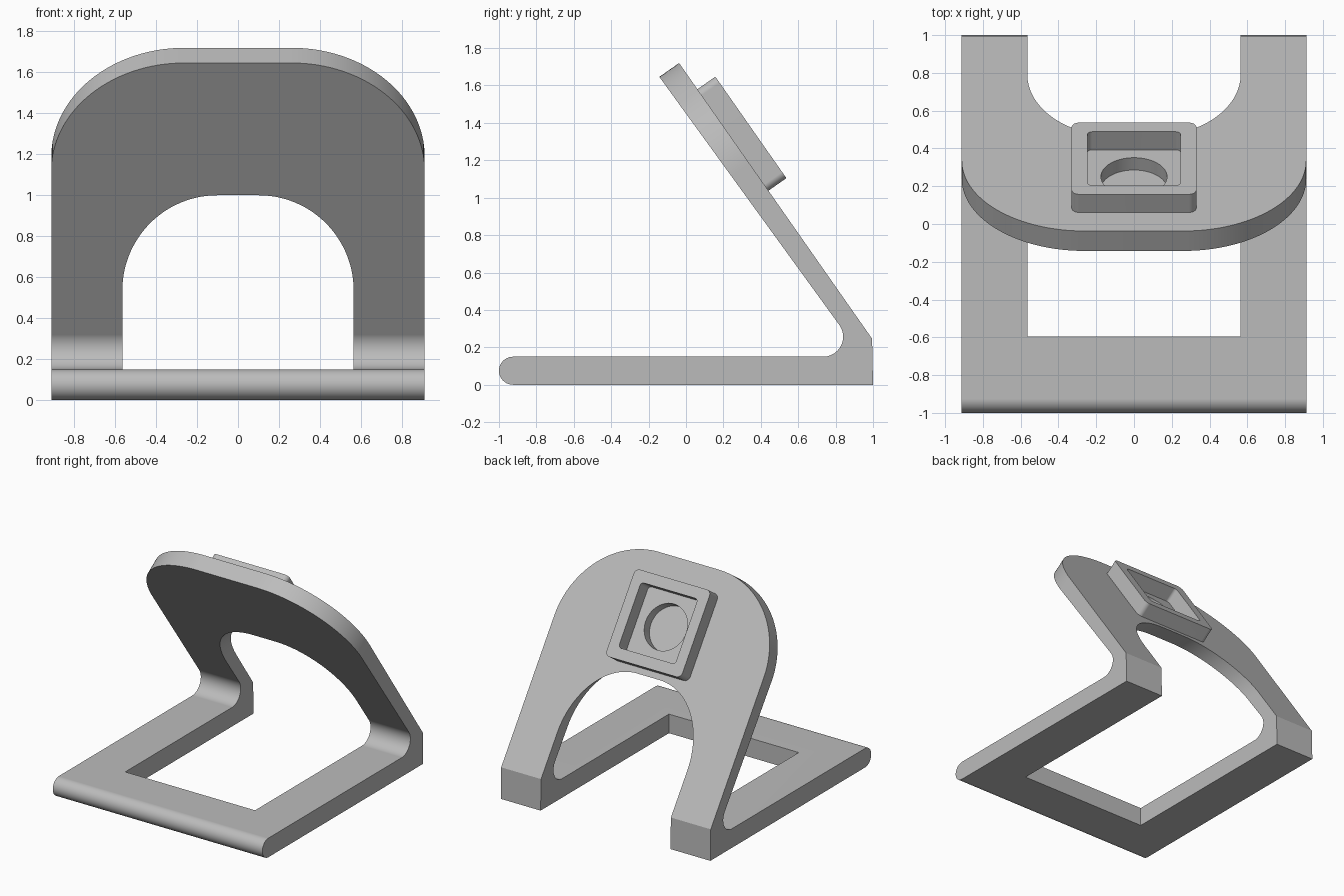
import bpy, bmesh, math
from mathutils import Vector

if "Cube" in bpy.data.objects:
    bpy.data.objects.remove(bpy.data.objects["Cube"])

X, Y, Z = Vector((1, 0, 0)), Vector((0, 1, 0)), Vector((0, 0, 1))
TILT = math.radians(55)
UP = Vector((0, -math.cos(TILT), math.sin(TILT)))     # up along the sloping plate
OUT = Vector((0, math.sin(TILT), math.cos(TILT)))     # out of the plate's back face
TOP = Vector((0, -0.037, 1.72))                       # top edge of the back face

grey = bpy.data.materials.new("light_grey")
grey.diffuse_color = (0.5, 0.5, 0.5, 1)
grey.use_nodes = True
grey.node_tree.nodes["Principled BSDF"].inputs["Base Color"].default_value = grey.diffuse_color


def arc(cx, cy, r, a0, a1, n=20):
    """Points on an arc, angles in degrees."""
    return [(cx + r * math.cos(math.radians(a0 + (a1 - a0) * i / n)),
             cy + r * math.sin(math.radians(a0 + (a1 - a0) * i / n))) for i in range(n + 1)]


def rounded_rect(hx, hy, r, n=6):
    pts = []
    for sx, sy, a in ((1, 1, 0), (-1, 1, 90), (-1, -1, 180), (1, -1, 270)):
        pts += arc(sx * (hx - r), sy * (hy - r), r, a, a + 90, n)
    return pts


def prism(name, pts, origin, u, v, w, w0, w1):
    """Extrude a profile drawn on axes u, v along w from w0 to w1."""
    bm = bmesh.new()
    base = [bm.verts.new(origin + u * a + v * b + w * w0) for a, b in pts]
    face = bm.faces.new(base)
    new = bmesh.ops.extrude_face_region(bm, geom=[face])["geom"]
    bmesh.ops.translate(bm, vec=w * (w1 - w0),
                        verts=[g for g in new if isinstance(g, bmesh.types.BMVert)])
    bmesh.ops.recalc_face_normals(bm, faces=bm.faces)
    mesh = bpy.data.meshes.new(name)
    bm.to_mesh(mesh)
    bm.free()
    mesh.materials.append(grey)
    obj = bpy.data.objects.new(name, mesh)
    bpy.context.collection.objects.link(obj)
    return obj


def combine(target, tool, operation):
    bpy.context.view_layer.objects.active = target
    mod = target.modifiers.new(operation, "BOOLEAN")
    mod.operation, mod.object, mod.solver = operation, tool, "EXACT"
    bpy.ops.object.modifier_apply(modifier=mod.name)
    bpy.data.objects.remove(tool)


zero = Vector((0, 0, 0))

# Side profile of base and sloping plate, run past the top so it can be trimmed
side = [(1, 0), (0.995, 0.246),
        (-0.037 - 0.0574, 1.72 + 0.0819), (-0.144 - 0.0586, 1.648 + 0.081)]
side += arc(0.733, 0.257, 0.107, 35.5, -90)
side += arc(-0.925, 0.075, 0.075, 90, 270)
stand = prism("stand", side, zero, Y, Z, X, -1, 1)

# Outer outline with large rounded upper corners
R, W = 0.65, 0.912
outline = [(-W, -3), (W, -3)] + arc(W - R, -R, R, 0, 90, 32) + arc(R - W, -R, R, 90, 180, 32)
combine(stand, prism("outline", outline, TOP, X, UP, OUT, -3, 1), "INTERSECT")

# Arched opening through the plate and base
arch = [(-0.565, -1), (0.565, -1)] + arc(0.1, 0.535, 0.465, 0, 90, 28)
arch += arc(-0.1, 0.535, 0.465, 90, 180, 28)
combine(stand, prism("arch", arch, zero, X, Z, Y, -0.595, 2), "DIFFERENCE")

# Raised square holder with a square recess and a round pocket
centre = TOP - UP * 0.502
combine(stand, prism("holder", rounded_rect(0.33, 0.331, 0.04), centre, X, UP, OUT,
                     -0.02, 0.117), "UNION")
combine(stand, prism("recess", rounded_rect(0.247, 0.247, 0.025), centre, X, UP, OUT,
                     0, 0.3), "DIFFERENCE")
combine(stand, prism("pocket", arc(0, 0, 0.175, 0, 360 * 47 / 48, 47), centre, X, UP, OUT,
                     -0.08, 0.05), "DIFFERENCE")

# Smooth curved walls, crisp edges
bpy.context.view_layer.objects.active = stand
stand.select_set(True)
bpy.ops.object.shade_smooth_by_angle(angle=math.radians(25))
mod = stand.modifiers.new("flat_face_shading", "WEIGHTED_NORMAL")
mod.keep_sharp = True
